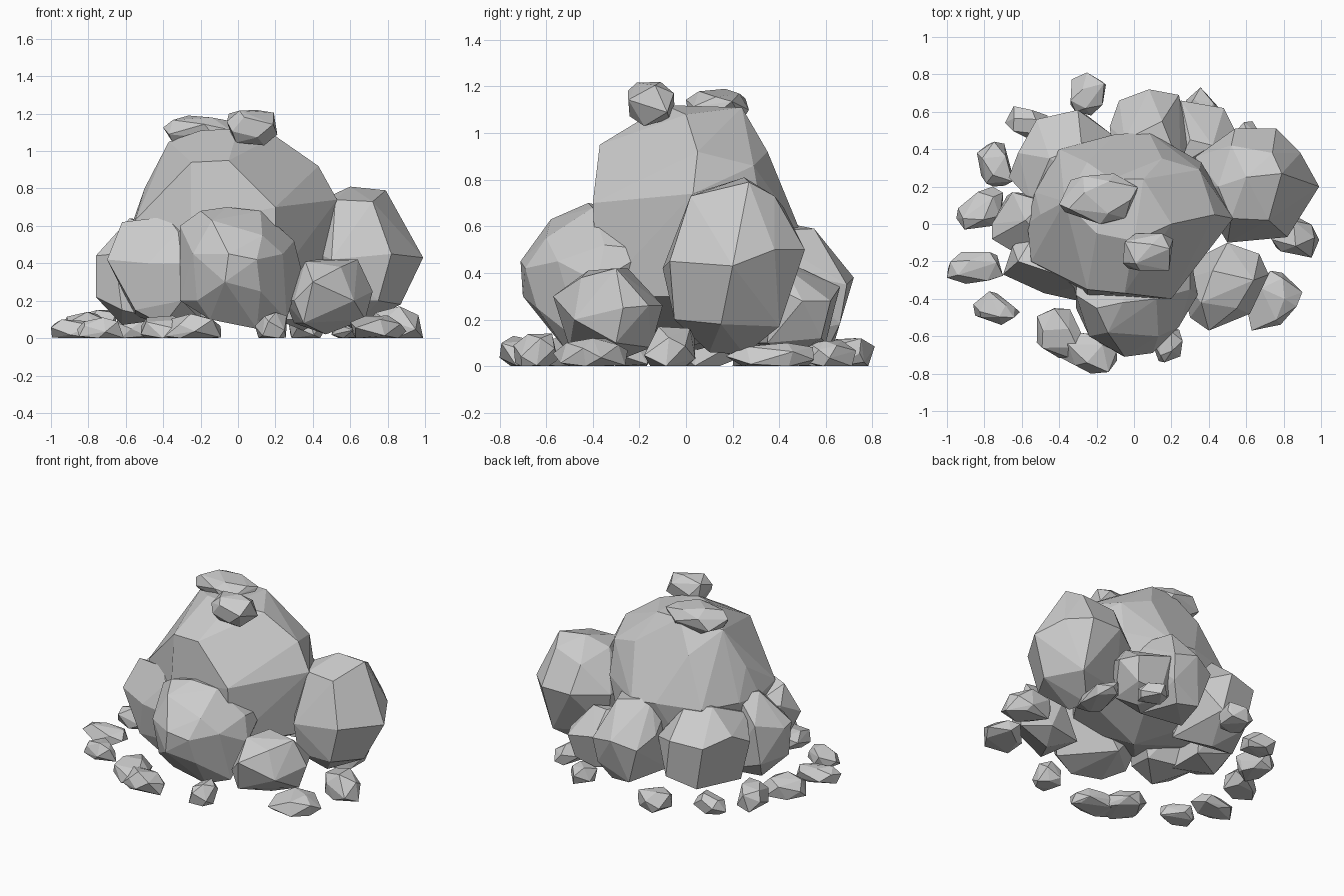
import bpy, bmesh, math, random
from mathutils import Vector, Matrix

random.seed(11)


def hull_rock(name, points):
    """Flat-faceted convex stone through a handful of corner points."""
    bm = bmesh.new()
    for p in points:
        bm.verts.new(p)
    bmesh.ops.convex_hull(bm, input=bm.verts[:])
    loose = [v for v in bm.verts if not v.link_faces]
    bmesh.ops.delete(bm, geom=loose, context='VERTS')
    bmesh.ops.dissolve_limit(bm, angle_limit=math.radians(5),
                             verts=bm.verts[:], edges=bm.edges[:])
    bmesh.ops.recalc_face_normals(bm, faces=bm.faces[:])
    me = bpy.data.meshes.new(name)
    bm.to_mesh(me)
    bm.free()
    ob = bpy.data.objects.new(name, me)
    bpy.context.collection.objects.link(ob)
    return ob


def random_rock(name, bounds, n, flat=-1.0, yaw=0, squash=1.0, rough=0.1):
    """Jittered sphere points, hulled and fitted to (x0, x1, y0, y1, z0, z1)."""
    pts = []
    rot = Matrix.Rotation(math.radians(yaw), 3, 'Z')
    spin = random.uniform(0, 6.28)
    for i in range(n):
        z = 1 - 2 * (i + 0.5) / n
        a = i * 2.39996 + spin + random.uniform(-0.3, 0.3)
        r = math.sqrt(1 - z * z)
        p = Vector((r * math.cos(a), r * math.sin(a), z))
        # push towards a blocky shape
        p = Vector([math.copysign(abs(c) ** 0.8, c) for c in p])
        p *= random.uniform(1 - rough, 1 + rough)
        p.y *= squash
        p = rot @ p
        p.z = max(p.z, flat)
        pts.append(p)
    for k in range(3):
        lo, hi = min(p[k] for p in pts), max(p[k] for p in pts)
        b0, b1 = bounds[2 * k], bounds[2 * k + 1]
        for p in pts:
            p[k] = b0 + (p[k] - lo) / (hi - lo) * (b1 - b0)
    return hull_rock(name, pts)


# Central peak
hull_rock("main_boulder", [
    (-.37, .12, 1.05), (-.2, -.05, 1.11), (-.12, .24, 1.11), (.05, .24, 1.11),
    (.2, 0, 1.08), (0, -.09, 1.12), (-.05, -.37, .95), (-.25, -.35, .94),
    (.43, .05, .92), (.15, .35, .92), (.35, .29, .86), (-.25, .33, .92),
    (-.5, .05, .8), (.53, .03, .74), (.2, -.4, .7), (-.25, -.38, .6),
    (-.55, -.2, .63), (-.57, 0, .6), (-.53, .17, .6), (-.4, .4, .6),
    (-.1, .48, .6), (.08, .49, .58), (.36, .33, .62), (.45, 0, .3),
    (.2, -.38, .3), (-.3, -.35, .25), (-.5, 0, .25), (-.3, .35, .2),
    (.2, .4, .2), (0, 0, .08)])

# Large right boulder
hull_rock("right_boulder", [
    (.6, .25, .81), (.79, .27, .79), (.45, .2, .74), (.52, .03, .74),
    (.72, .02, .73), (.52, .42, .68), (.74, .38, .73), (.99, .2, .43),
    (.89, .38, .5), (.76, .51, .5), (.54, .51, .5), (.82, -.07, .45),
    (.5, -.1, .42), (.32, .2, .5), (.33, .36, .5), (.87, .15, .18),
    (.75, .4, .17), (.75, -.05, .2), (.5, -.05, .2), (.4, .3, .2),
    (.6, .25, .05), (.62, .1, .06)])

# Large front boulder
hull_rock("front_boulder", [
    (-.2, -.45, .68), (-.06, -.42, .7), (.12, -.4, .68), (-.31, -.38, .6),
    (.3, -.35, .52), (-.14, -.58, .63), (.13, -.6, .55), (-.05, -.71, .45),
    (.1, -.69, .42), (-.24, -.6, .45), (.24, -.55, .45), (.34, -.38, .36),
    (-.07, -.7, .3), (.12, -.64, .25), (-.31, -.45, .2), (-.22, -.56, .2),
    (.26, -.45, .1), (.1, -.5, .05), (-.15, -.5, .1), (0, -.15, .1),
    (-.3, -.15, .5), (.3, -.15, .5), (0, -.15, .65)])

# Medium boulders ringing the base
hull_rock("front_right_boulder", [
    (.36, -.42, .41), (.64, -.3, .42), (.42, -.25, .42), (.55, -.45, .38),
    (.4, -.57, .3), (.62, -.48, .2), (.3, -.5, .2), (.72, -.27, .25),
    (.67, -.16, .26), (.5, -.1, .26), (.25, -.3, .2), (.68, -.3, .1),
    (.47, -.3, .02), (.35, -.5, .08), (.3, -.2, .08), (.55, -.15, .08)])
hull_rock("front_left_boulder", [
    (-.62, -.2, .62), (-.38, -.28, .65), (-.32, -.34, .57), (-.7, -.27, .42),
    (-.65, -.12, .5), (-.48, -.37, .4), (-.3, -.41, .4), (-.55, -.3, .15),
    (-.4, -.3, .07), (-.3, -.38, .2), (-.2, -.2, .6), (-.2, -.1, .1),
    (-.55, -.05, .12), (-.5, 0, .5)])
hull_rock("left_boulder", [
    (-.58, .02, .64), (-.48, -.1, .6), (-.48, .12, .63), (-.76, -.08, .44),
    (-.76, 0, .42), (-.65, .17, .47), (-.66, -.14, .45), (-.76, -.05, .22),
    (-.68, .15, .2), (-.62, -.13, .15), (-.62, .05, .07), (-.4, -.1, .1),
    (-.4, .15, .1)])
hull_rock("back_left_boulder", [
    (-.45, .35, .62), (-.28, .42, .6), (-.67, .25, .4), (-.62, .38, .47),
    (-.52, .56, .42), (-.3, .61, .44), (-.12, .48, .38), (-.25, .58, .17),
    (-.46, .54, .12), (-.6, .25, .12), (-.35, .35, .04), (-.15, .2, .1),
    (-.55, .12, .52), (-.2, .2, .6)])
hull_rock("back_boulder", [
    (-.05, .45, .61), (.15, .55, .59), (-.13, .52, .4), (-.08, .66, .33),
    (.08, .72, .38), (.24, .69, .35), (.29, .45, .4), (.22, .66, .18),
    (0, .63, .08), (.15, .6, .06), (.2, .3, .1), (-.1, .35, .1),
    (.25, .3, .58), (-.1, .3, .6)])
hull_rock("back_right_boulder", [
    (.3, .45, .44), (.42, .42, .43), (.25, .66, .34), (.48, .62, .28),
    (.54, .5, .28), (.48, .36, .35), (.45, .58, .12), (.28, .6, .1),
    (.35, .45, .04), (.45, .35, .1), (.15, .55, .12), (.2, .3, .1),
    (.22, .3, .42)])

# Two stones resting on the peak
random_rock("top_stone_back", (-.4, .02, .0, .27, 1.03, 1.19), 20, yaw=-10, rough=.06)
random_rock("top_stone_front", (-.06, .21, -.25, -.05, 1.03, 1.22), 16)

# Flat-bottomed pebbles scattered on the ground: x0, x1, y0, y1, height, yaw
pebbles = [
    (-.34, -.15, .58, .81, .12, 80), (-.69, -.46, .46, .63, .12, -30),
    (-.84, -.65, .2, .44, .15, 100), (-.95, -.7, -.03, .2, .14, 30),
    (-1.0, -.7, -.32, -.15, .1, -10), (-.86, -.61, -.54, -.36, .11, -30),
    (-.52, -.26, -.72, -.45, .12, -60), (-.39, -.09, -.8, -.57, .13, -30),
    (.09, .26, -.74, -.55, .14, 0), (.6, .9, -.57, -.25, .12, 40),
    (.69, .99, -.18, .04, .17, -20), (.27, .46, .52, .73, .11, -30),
    (.5, .69, .17, .55, .1, 80),
]
for i, (x0, x1, y0, y1, h, yaw) in enumerate(pebbles):
    random_rock(f"pebble_{i + 1}", (x0, x1, y0, y1, 0, h), 16,
                flat=-.55, yaw=yaw, squash=.75, rough=.14)
